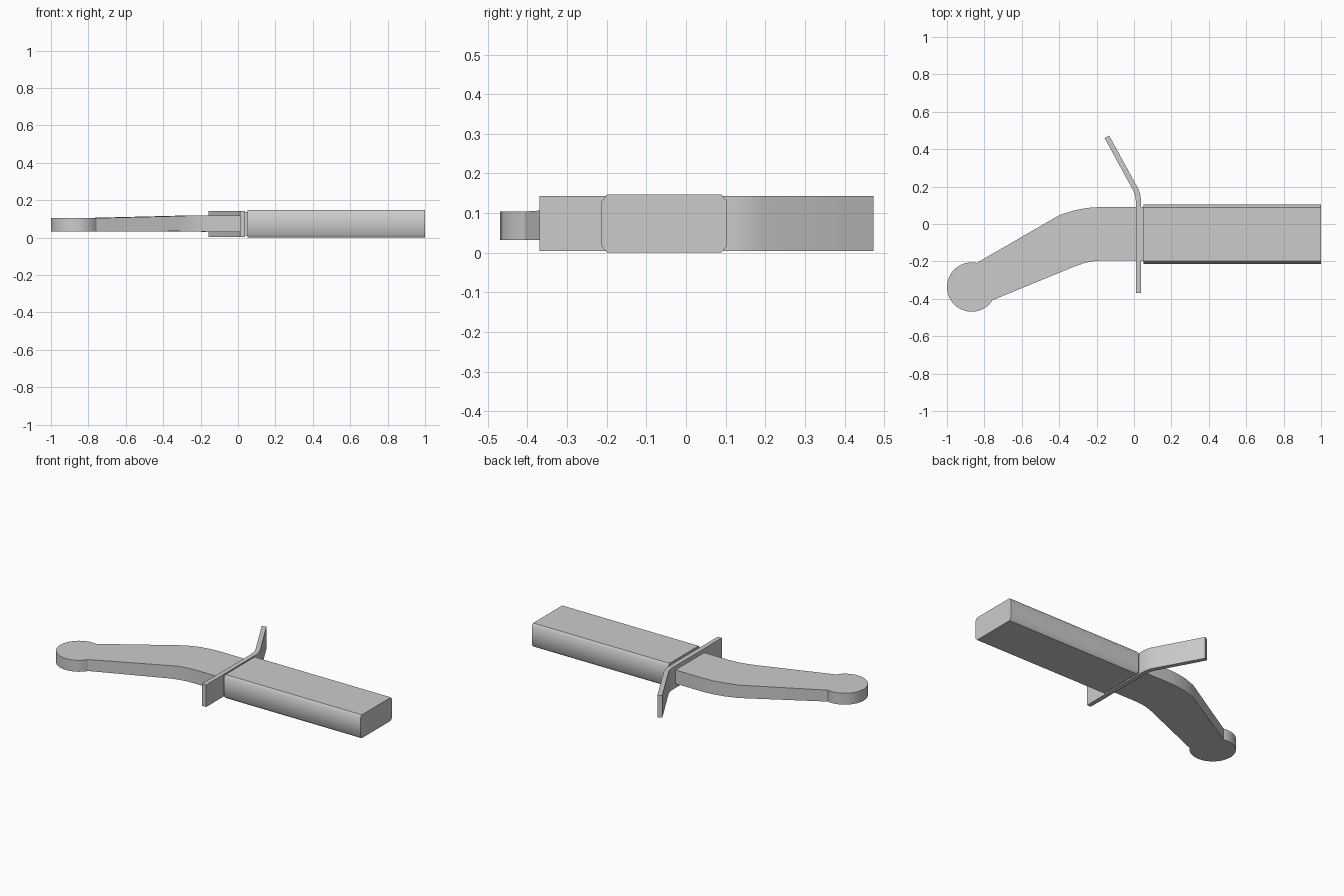
import bpy, bmesh, math
from mathutils import Vector

if "Cube" in bpy.data.objects:
    bpy.data.objects.remove(bpy.data.objects["Cube"])


def finish(name, bm, angle=30):
    bmesh.ops.recalc_face_normals(bm, faces=bm.faces[:])
    mesh = bpy.data.meshes.new(name)
    bm.to_mesh(mesh)
    bm.free()
    obj = bpy.data.objects.new(name, mesh)
    bpy.context.collection.objects.link(obj)
    bpy.ops.object.select_all(action='DESELECT')
    obj.select_set(True)
    bpy.context.view_layer.objects.active = obj
    bpy.ops.object.shade_smooth_by_angle(angle=math.radians(angle))
    return obj


def prism(name, loop, offset, angle=30):
    """Extrude a closed 3D outline along an offset vector."""
    bm = bmesh.new()
    face = bm.faces.new([bm.verts.new(p) for p in loop])
    ext = bmesh.ops.extrude_face_region(bm, geom=[face], use_keep_orig=True)
    moved = [v for v in ext["geom"] if isinstance(v, bmesh.types.BMVert)]
    bmesh.ops.translate(bm, verts=moved, vec=offset)
    return finish(name, bm, angle)


# Blade: thick bar with chamfered corners, sides shaded as one soft surface
CY, HW, H, CW, CH = -0.055, 0.158, 0.147, 0.014, 0.017
half = [(HW - CW, 0), (HW, CH), (HW, H - CH), (HW - CW, H)]
section = half + [(-y, z) for y, z in reversed(half)]
prism("blade", [(0.052, CY + y, z) for y, z in section], (0.948, 0, 0), 45)

# Collar between guard and blade
collar = [(-0.198, 0.012), (0.09, 0.012), (0.09, 0.136), (-0.198, 0.136)]
prism("collar", [(0.03, y, z) for y, z in collar], (0.03, 0, 0))

# Guard: flat strip with one bent arm
path = [Vector(p) for p in [(0.024, -0.37), (0.024, 0.12), (0.021, 0.15),
                            (0.011, 0.18), (-0.145, 0.466)]]
left, right = [], []
for i, p in enumerate(path):
    a = (p - path[i - 1]).normalized() if i else None
    b = (path[i + 1] - p).normalized() if i < len(path) - 1 else None
    d = ((a or b) + (b or a)).normalized()
    n = Vector((-d.y, d.x)) * 0.014 / d.dot(a or b)
    left.append(p + n)
    right.append(p - n)
prism("guard", [(p.x, p.y, 0.004) for p in left + right[::-1]], (0, 0, 0.139))

# Handle: bent grip made of paired stations, ending in a round pommel
# each station: upper (x, y), lower (x, y), bottom z, top z
PC, PR = (-0.868, -0.337), 0.132
A0, A1 = math.radians(98 - 20), math.radians(328)


def rim(a):
    return (PC[0] + PR * math.cos(a), PC[1] + PR * math.sin(a))


stations = [
    ((0.02, 0.09), (0.02, -0.195), 0.031, 0.117),
    ((-0.19, 0.09), (-0.17, -0.195), 0.031, 0.117),
    ((-0.25, 0.086), (-0.225, -0.2), 0.032, 0.117),
    ((-0.32, 0.073), (-0.27, -0.21), 0.033, 0.117),
    ((-0.40, 0.047), (-0.32, -0.228), 0.034, 0.115),
    (rim(A0), rim(A1), 0.032, 0.104),
]
bm = bmesh.new()
rings = [[bm.verts.new((*p, z)) for p, z in ((u, t), (l, t), (l, b), (u, b))]
         for u, l, b, t in stations]
for r, s in zip(rings, rings[1:]):
    for k in range(4):
        bm.faces.new((r[k], r[(k + 1) % 4], s[(k + 1) % 4], s[k]))
bm.faces.new(rings[0])
end, N = rings[-1], 32
arc = [rim(A0 + (A1 - A0) * i / N) for i in range(1, N)]
top = [end[0]] + [bm.verts.new((*p, 0.104)) for p in arc] + [end[1]]
bot = [end[3]] + [bm.verts.new((*p, 0.032)) for p in arc] + [end[2]]
bm.faces.new(top)
bm.faces.new(bot)
for i in range(N):
    bm.faces.new((top[i], top[i + 1], bot[i + 1], bot[i]))
finish("handle", bm)
